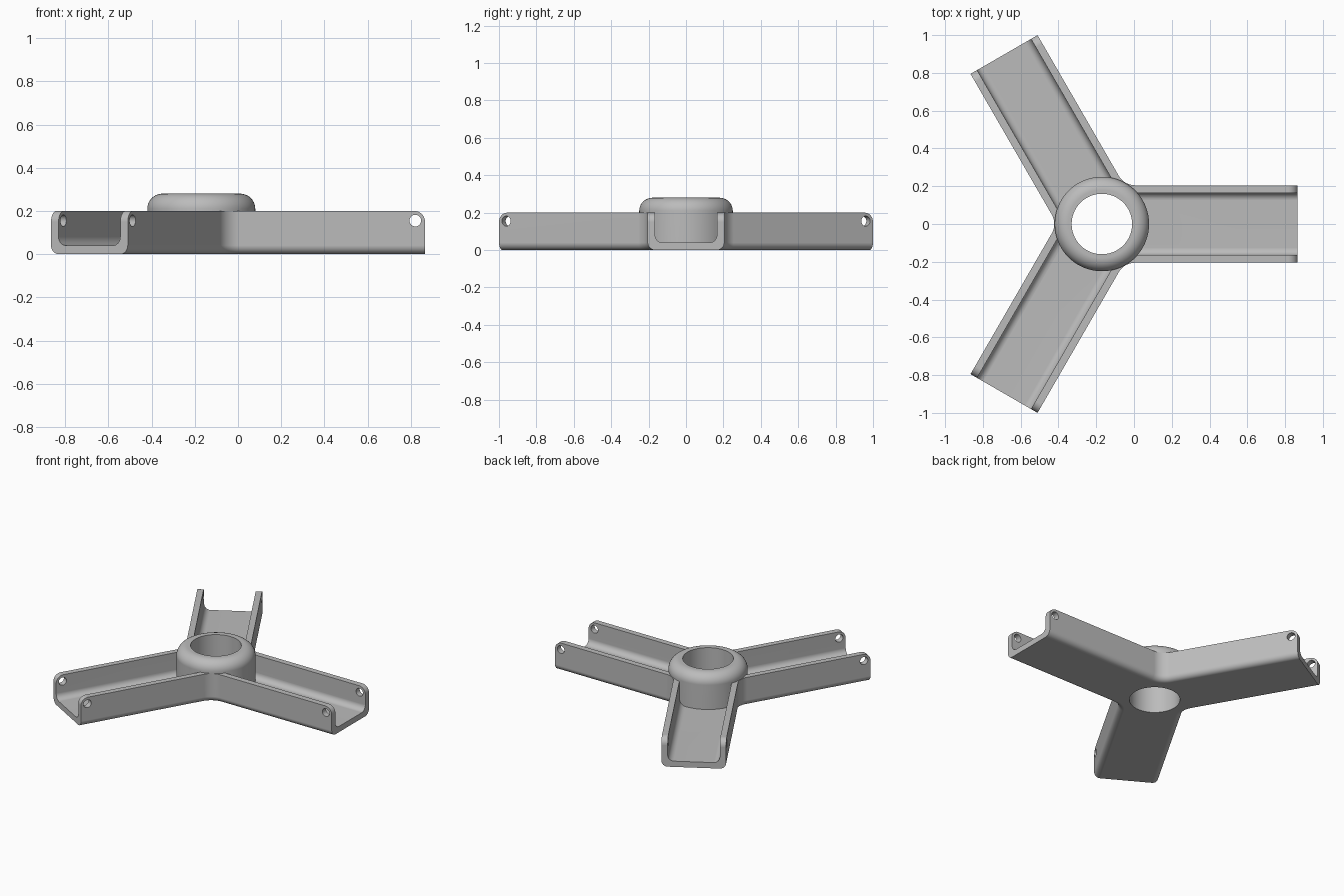
import bpy, bmesh, math
from mathutils import Matrix, Vector

old = bpy.data.objects.get("Cube")
if old:
    bpy.data.objects.remove(old)

HUB_X = -0.17
LENGTH, HALF, WALL, HEIGHT = 1.036, 0.205, 0.04, 0.2
HUB_R, BORE_R, HUB_TOP = 0.25, 0.16, 0.28
EDGE_R, CROTCH_R, TIP_R = 0.04, 0.1, 0.05

grey = bpy.data.materials.new("plain grey")
grey.use_nodes = True
colour = (0.5, 0.5, 0.5, 1)
grey.diffuse_color = colour
grey.node_tree.nodes["Principled BSDF"].inputs["Base Color"].default_value = colour


def arc(cx, cy, r, start, end, steps):
    angles = [math.radians(start + (end - start) * i / steps) for i in range(steps + 1)]
    return [(cx + r * math.cos(a), cy + r * math.sin(a)) for a in angles]


def finish(bm, name):
    bmesh.ops.recalc_face_normals(bm, faces=bm.faces)
    mesh = bpy.data.meshes.new(name)
    bm.to_mesh(mesh)
    bm.free()
    mesh.materials.append(grey)
    obj = bpy.data.objects.new(name, mesh)
    bpy.context.collection.objects.link(obj)
    return obj


def loft(rings, name):
    """Closed solid through rings of equal point count."""
    bm = bmesh.new()
    loops = [[bm.verts.new(p) for p in ring] for ring in rings]
    n = len(loops[0])
    for low, high in zip(loops, loops[1:]):
        for i in range(n):
            j = (i + 1) % n
            bm.faces.new((low[i], low[j], high[j], high[i]))
    bm.faces.new(loops[0][::-1])
    bm.faces.new(loops[-1])
    return finish(bm, name)


def combine(target, other, operation):
    mod = target.modifiers.new("combine", "BOOLEAN")
    mod.operation, mod.solver, mod.object = operation, "EXACT", other
    bpy.context.view_layer.objects.active = target
    bpy.ops.object.modifier_apply(modifier=mod.name)
    bpy.data.objects.remove(other)


def body_ring(inset, z):
    """Three-armed outline with rounded crotches, sides drawn in by inset."""
    centre = (HALF + CROTCH_R) / math.sin(math.radians(60))
    ring = []
    for k in range(3):
        turn = Matrix.Rotation(math.radians(120 * k), 3, "Z")
        side = HALF - inset
        pts = [(LENGTH, -side), (LENGTH, side)]
        pts += arc(centre * 0.5, centre * math.sin(math.radians(60)),
                   CROTCH_R + inset, 270, 210, 12)
        ring += [turn @ Vector((x, y, z)) for x, y in pts]
    return ring


# Three-armed body with rounded lower edges
rings = []
for i in range(9):
    a = math.radians(90 * i / 8)
    rings.append(body_ring(EDGE_R * (1 - math.sin(a)), EDGE_R * (1 - math.cos(a))))
rings.append(body_ring(0, HEIGHT))
body = loft(rings, "three_arm_bracket")

# Channel, rounded wall tips and pin holes of each arm
inner = HALF - WALL
channel = arc(inner - EDGE_R, WALL + EDGE_R, EDGE_R, 0, -90, 8)
channel += [(-y, z) for y, z in reversed(channel)]
channel += [(-inner, 0.4), (inner, 0.4)]
tip_x, tip_z = LENGTH - TIP_R, HEIGHT - TIP_R
tip = arc(tip_x, tip_z, TIP_R, 0, 90, 10)
tip = [(LENGTH + 0.05, tip_z)] + tip + [(tip_x, HEIGHT + 0.05), (LENGTH + 0.05, HEIGHT + 0.05)]
pin = arc(LENGTH - 0.045, HEIGHT - 0.045, 0.027, 0, 348.75, 31)

for k in range(3):
    turn = Matrix.Rotation(math.radians(120 * k), 3, "Z")
    cut = loft([[turn @ Vector((x, y, z)) for y, z in channel]
                for x in (0.06, LENGTH + 0.1)], "channel_cutter")
    combine(body, cut, "DIFFERENCE")
    for shape in (tip, pin):
        cut = loft([[turn @ Vector((x, y, z)) for x, z in shape]
                    for y in (-0.3, 0.3)], "tip_cutter")
        combine(body, cut, "DIFFERENCE")


# Central hub with rounded shoulder, then the bore through it
def circle(r, z, n=96):
    return [(r * math.cos(math.tau * i / n), r * math.sin(math.tau * i / n), z) for i in range(n)]


shoulder = arc(HUB_R - 0.07, HUB_TOP - 0.07, 0.07, 0, 90, 10)
hub = loft([circle(HUB_R, 0.036)] + [circle(r, z) for r, z in shoulder], "hub")
combine(body, hub, "UNION")
combine(body, loft([circle(BORE_R, -0.1), circle(BORE_R, 0.4)], "bore_cutter"), "DIFFERENCE")

# Smooth rounds, crisp edges
body.location.x = HUB_X
bpy.ops.object.select_all(action="DESELECT")
body.select_set(True)
bpy.context.view_layer.objects.active = body
bpy.ops.object.shade_smooth_by_angle(angle=math.radians(30))
weighted = body.modifiers.new("even shading", "WEIGHTED_NORMAL")
weighted.keep_sharp = True
